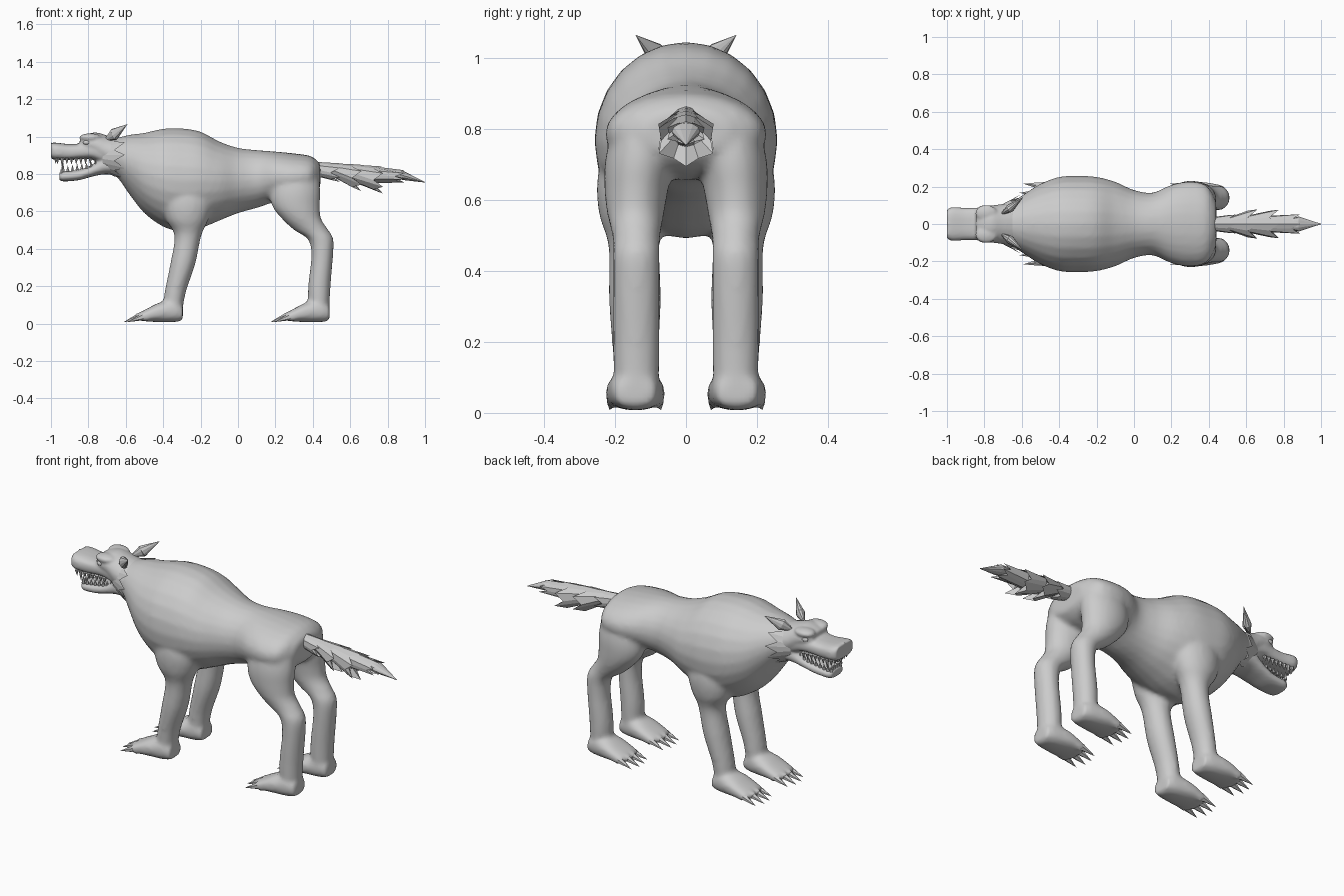
import bpy, bmesh
from math import sin, cos, pi, radians
from mathutils import Vector, Matrix

if "Cube" in bpy.data.objects:
    bpy.data.objects.remove(bpy.data.objects["Cube"])


def finish(bm, name, voxel=0, smooth=0):
    bmesh.ops.recalc_face_normals(bm, faces=bm.faces)
    me = bpy.data.meshes.new(name)
    bm.to_mesh(me)
    bm.free()
    ob = bpy.data.objects.new(name, me)
    bpy.context.collection.objects.link(ob)
    if voxel:
        m = ob.modifiers.new("merge", 'REMESH')
        m.mode, m.voxel_size, m.use_smooth_shade = 'VOXEL', voxel, True
        s = ob.modifiers.new("soften", 'SMOOTH')
        s.factor, s.iterations = 0.5, smooth
    return ob


def bridge(bm, rings, caps=True):
    n = len(rings[0])
    vs = [[bm.verts.new(p) for p in r] for r in rings]
    for a, b in zip(vs, vs[1:]):
        for i in range(n):
            j = (i + 1) % n
            bm.faces.new((a[i], a[j], b[j], b[i]))
    if caps:
        bm.faces.new(vs[0][::-1])
        bm.faces.new(vs[-1])


def loft(bm, st, axis, e=1.0, n=24, sub=5):
    """Stations (x, y, z, ra, rb) swept with Catmull-Rom interpolation."""
    P = [st[0]] + list(st) + [st[-1]]
    path = []
    for k in range(1, len(P) - 2):
        for s in range(sub):
            t = s / sub
            path.append([0.5 * (2 * b + (c - a) * t + (2 * a - 5 * b + 4 * c - d) * t * t
                                + (3 * b - a - 3 * c + d) * t ** 3)
                         for a, b, c, d in zip(*P[k - 1:k + 3])])
    path.append(list(st[-1]))
    sg = lambda v: (abs(v) ** e) * (1 if v > 0 else -1)
    rings = []
    for x, y, z, ra, rb in path:
        r = []
        for i in range(n):
            u, v = ra * sg(cos(2 * pi * i / n)), rb * sg(sin(2 * pi * i / n))
            r.append((x, y + u, z + v) if axis == 'x' else (x + u, y + v, z))
        rings.append(r)
    bridge(bm, rings)


def spike(bm, base, tip, r, n=6, flat=1.0):
    base, tip = Vector(base), Vector(tip)
    d = tip - base
    m = (Matrix.Translation((base + tip) / 2) @ d.to_track_quat('Z', 'Y').to_matrix().to_4x4()
         @ Matrix.Diagonal((flat, 1, 1, 1)))
    bmesh.ops.create_cone(bm, cap_ends=True, segments=n, radius1=r, radius2=0, depth=d.length, matrix=m)


def ball(bm, c, r):
    bmesh.ops.create_uvsphere(bm, u_segments=16, v_segments=10, radius=1,
                              matrix=Matrix.Translation(c) @ Matrix.Diagonal((*r, 1)))


# torso, legs and paws merged into one skin
bm = bmesh.new()
torso = [(-.70, .90, .085, .085), (-.64, .885, .125, .11), (-.58, .85, .165, .16), (-.5, .805, .215, .215),
         (-.4, .78, .252, .262), (-.3, .768, .258, .276), (-.2, .768, .252, .258), (-.1, .762, .226, .212),
         (0, .765, .182, .175), (.1, .773, .168, .155), (.2, .785, .21, .135), (.3, .785, .228, .125),
         (.39, .79, .205, .105), (.44, .79, .12, .065)]
loft(bm, [(x, 0, z, a, b) for x, z, a, b in torso], 'x')
PAWS = [(s, dx) for s in (-1, 1) for dx in (0, .785)]
for s in (-1, 1):
    loft(bm, [(x, s * y, z, a, b) for x, y, z, a, b in (
        (-.27, .14, .78, .10, .08), (-.27, .15, .66, .135, .10), (-.272, .155, .56, .115, .09),
        (-.268, .147, .47, .072, .072), (-.295, .144, .32, .067, .074), (-.335, .142, .17, .057, .065),
        (-.35, .14, .06, .052, .063))], 'z')
    loft(bm, [(x, s * y, z, a, b) for x, y, z, a, b in (
        (.31, .12, .85, .11, .075), (.305, .132, .72, .135, .095), (.31, .14, .63, .128, .09),
        (.34, .142, .56, .105, .08), (.392, .14, .50, .092, .068), (.442, .14, .45, .068, .066),
        (.45, .14, .36, .058, .066), (.435, .14, .2, .06, .066), (.432, .14, .06, .056, .064))], 'z')
for s, dx in PAWS:
    loft(bm, [(x + dx, s * .143, z, a, b) for x, z, a, b in (
        (-.295, .055, .055, .038), (-.34, .066, .07, .058), (-.42, .060, .082, .052),
        (-.48, .047, .084, .036), (-.525, .038, .075, .022))], 'x', e=.8)
    for k in range(4):
        ball(bm, (-.515 + dx + (.02 if k in (0, 3) else 0), s * .143 + (k - 1.5) * .042, .037), (.045, .02, .025))
finish(bm, "body", .013, 5)

# claws
bm = bmesh.new()
for s, dx in PAWS:
    for k in range(4):
        o, b = (k - 1.5) * .042, (.02 if k in (0, 3) else 0)
        spike(bm, (-.53 + dx + b, s * .143 + o, .036), (-.612 + dx + b, s * .143 + o * 1.15, .008), .019)
finish(bm, "claws")

# head: skull with snout, lower jaw, brows
bm = bmesh.new()
loft(bm, [(-1.0, 0, .925, .078, .043), (-.97, 0, .921, .09, .046), (-.9, 0, .917, .086, .043),
          (-.83, 0, .922, .088, .042), (-.77, 0, .925, .095, .05), (-.68, 0, .91, .10, .08)], 'x', e=.7)
loft(bm, [(-.845, 0, .965, .07, .03), (-.81, 0, .962, .092, .05), (-.76, 0, .952, .10, .07),
          (-.70, 0, .918, .108, .088), (-.62, 0, .885, .125, .10)], 'x')
loft(bm, [(-.955, 0, .788, .05, .022), (-.93, 0, .787, .065, .027), (-.85, 0, .795, .07, .028),
          (-.78, 0, .818, .08, .032), (-.71, 0, .848, .092, .05), (-.62, 0, .86, .10, .07)], 'x', e=.8)
for s in (-1, 1):
    ball(bm, (-.79, s * .058, .995), (.06, .045, .022))
finish(bm, "head", .008, 4)

# eyes
bm = bmesh.new()
for s in (-1, 1):
    ball(bm, (-.81, s * .086, .968), (.018, .012, .012))
finish(bm, "eyes")

# teeth, rows along both jaws with longer fangs
bm = bmesh.new()
for s in (-1, 1):
    for k in range(8):
        x = -.965 + k * .025
        fang = .025 if k == 1 else 0
        spike(bm, (x, s * .072, .885), (x, s * .07, .85 - fang), .011)
        x += .03
        fang = .02 if k == 0 else 0
        z = .81 + .004 * k
        spike(bm, (x, s * .056, z), (x, s * .058, z + .032 + fang), .010)
    for k in range(3):
        y = s * (.012 + k * .02)
        spike(bm, (-.975, y, .885), (-.975, y, .855), .010)
        spike(bm, (-.945, y * .8, .80), (-.945, y * .8, .838), .009)
finish(bm, "teeth")

# ears, leaf shaped
bm = bmesh.new()
for s in (-1, 1):
    mid = (-.662, s * .085, 1.012)
    spike(bm, mid, (-.592, s * .143, 1.066), .033, 10, .7)
    spike(bm, mid, (-.72, s * .045, .975), .033, 10, .7)
finish(bm, "ears")

# jagged cheek fur
bm = bmesh.new()
for s in (-1, 1):
    rows = []
    for i in range(9):
        a = radians(50 - i * 15)
        out = i % 2
        inner = bm.verts.new((-.725, s * .095 * cos(a), .895 + .085 * sin(a)))
        r = .158 if out else .13
        outer = bm.verts.new((-.605 if out else -.66, s * r * cos(a), .89 + (r - .02) * sin(a)))
        rows.append((inner, outer))
    for (a, b), (c, d) in zip(rows, rows[1:]):
        bm.faces.new((a, b, d, c))
finish(bm, "cheek_fur")

# tail of overlapping jagged tufts
bm = bmesh.new()


def tail_ring(x, w, top, bot, jag=0):
    c, h, r = (top + bot) / 2, (top - bot) / 2, []
    for i in range(12):
        a = 2 * pi * i / 12 - pi / 2
        k = 1 if i % 2 == 0 else 1 - jag * 4
        r.append((x - (jag if i % 2 else 0), w * k * cos(a), c + h * sin(a) * (k if sin(a) < .3 else 1)))
    return r


rings = [tail_ring(.41, .035, .865, .79)]
for x, w, top, bot in ((.545, .058, .857, .757), (.66, .09, .85, .708),
                       (.775, .088, .84, .695), (.89, .06, .82, .755)):
    rings.append(tail_ring(x, w, top, bot, .05))
    rings.append(tail_ring(x - .055, w * .5, top + .001, top - (top - bot) * .62))
rings.append(tail_ring(.88, .04, .818, .768))
rings.append(tail_ring(1.0, .001, .757, .754))
bridge(bm, rings)
finish(bm, "tail")
